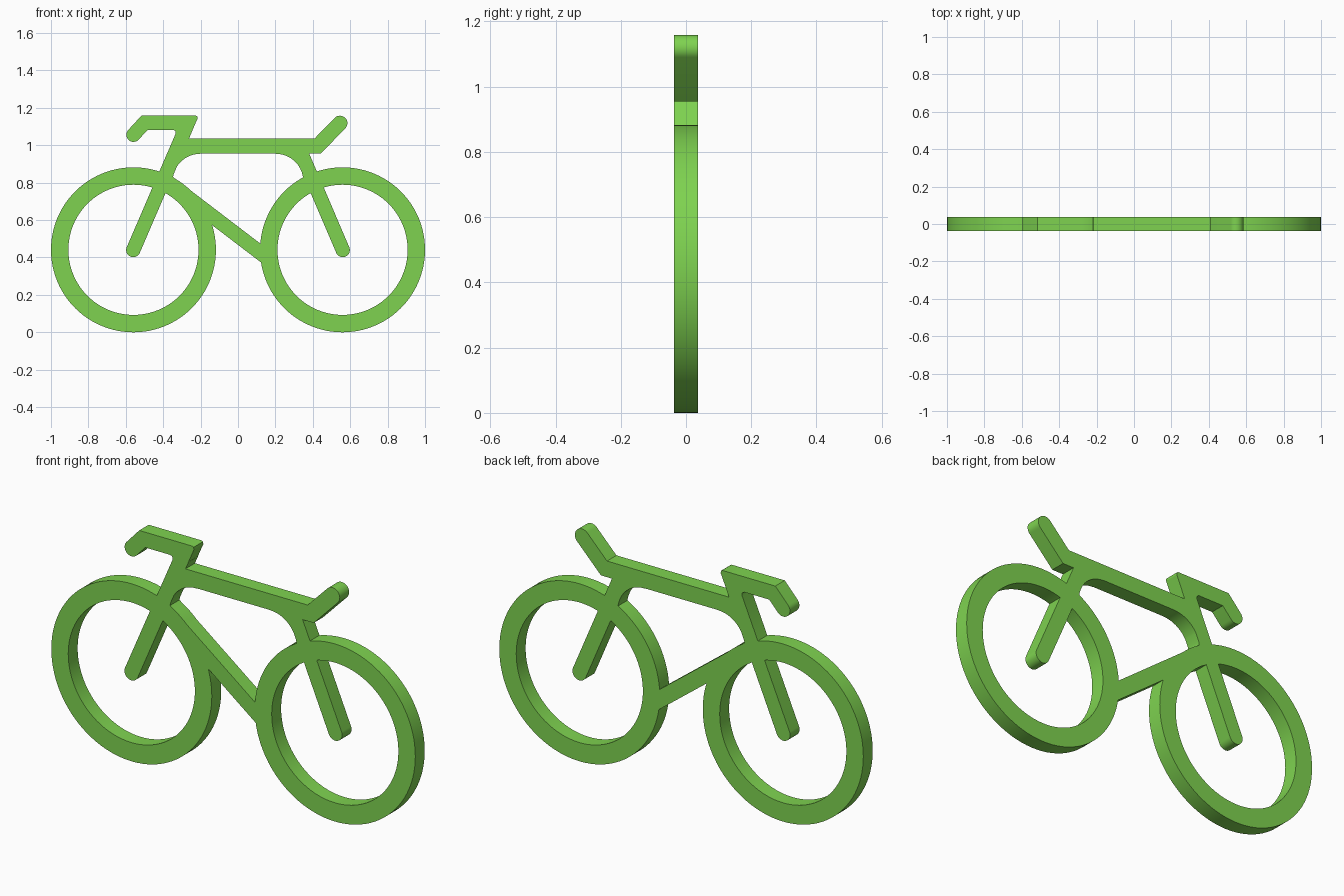
import bpy, bmesh
from math import sin, cos, pi, radians
from mathutils import Vector

if "Cube" in bpy.data.objects:
    bpy.data.objects.remove(bpy.data.objects["Cube"])

HALF = 0.037          # half thickness of the flat plate
HUB_X, HUB_Z = 0.559, 0.441


def arc(cx, cz, r, a0, a1, n):
    """Points on an arc, angles in degrees."""
    return [(cx + r * cos(radians(a0 + (a1 - a0) * i / n)),
             cz + r * sin(radians(a0 + (a1 - a0) * i / n))) for i in range(n + 1)]


def plate(name, outline, hole=None):
    """Extrude an x-z outline (with an optional matching hole) through the thickness."""
    bm = bmesh.new()
    loops = [outline] + ([hole] if hole else [])
    rings = [[[bm.verts.new((x, y, z)) for x, z in pts] for y in (-HALF, HALF)]
             for pts in loops]
    n = len(outline)
    for front, back in rings:
        for i in range(n):
            j = (i + 1) % n
            bm.faces.new((front[i], front[j], back[j], back[i]))
    for side in (0, 1):
        if hole:
            o, h = rings[0][side], rings[1][side]
            for i in range(n):
                j = (i + 1) % n
                bm.faces.new((o[i], o[j], h[j], h[i]))
        else:
            bm.faces.new(rings[0][side])
    bmesh.ops.recalc_face_normals(bm, faces=bm.faces)
    me = bpy.data.meshes.new(name)
    bm.to_mesh(me)
    bm.free()
    ob = bpy.data.objects.new(name, me)
    bpy.context.collection.objects.link(ob)
    return ob


def strip(name, path, half, round_start=False, round_end=False):
    """Constant-width bar along a path, mitred at bends, with optional round ends."""
    pts = [Vector(p) for p in path]
    dirs = [(b - a).normalized() for a, b in zip(pts, pts[1:])]
    left, right = [], []
    for i, p in enumerate(pts):
        d0, d1 = dirs[max(i - 1, 0)], dirs[min(i, len(dirs) - 1)]
        n0, n1 = Vector((-d0.y, d0.x)), Vector((-d1.y, d1.x))
        m = (n0 + n1) / (1 + n0.dot(n1)) * half
        left.append(p + m)
        right.append(p - m)

    def cap(p, d):
        n = Vector((-d.y, d.x))
        return [p + half * (n * cos(t) + d * sin(t))
                for t in (pi * k / 16 for k in range(1, 16))]

    out = list(left)
    if round_end:
        out += cap(pts[-1], dirs[-1])
    out += right[::-1]
    if round_start:
        out += cap(pts[0], -dirs[0])
    return plate(name, [tuple(p) for p in out])


parts = []

# Wheels, and the rounded corner webs under the top tube (mirrored left / right)
for side, s in (("left", -1), ("right", 1)):
    rim = [arc(HUB_X * s, HUB_Z, r, 0, 360, 96)[:-1] for r in (0.441, 0.348)]
    parts.append(plate(side + "_wheel", rim[0], rim[1]))
    web = arc(0.203, 0.808, 0.146, 90, 2, 16) + [(0.385, 0.83), (0.285, 0.995)]
    parts.append(plate(side + "_corner_web", [(x * s, z) for x, z in web]))

# Fork, handlebar and the stem head joining them
parts.append(strip("fork", [(-0.56, 0.44), (-0.281, 1.088)], 0.038, round_start=True))
parts.append(strip("handlebar", [(-0.559, 1.056), (-0.5, 1.12), (-0.28, 1.12)],
                   0.038, round_start=True))
parts.append(plate("stem_head", [
    (-0.30, 1.158), (-0.225, 1.158), (-0.218, 1.154), (-0.2165, 1.142),
    (-0.254, 1.056), (-0.334, 1.06), (-0.333, 1.07), (-0.337, 1.078),
    (-0.346, 1.082), (-0.346, 1.09)]))

# Top tube running into the angled seat
parts.append(strip("top_tube_and_seat", [(-0.31, 0.995), (0.425, 0.995), (0.545, 1.118)],
                   0.04, round_end=True))

# Seat tube and down tube
parts.append(strip("seat_tube", [(0.56, 0.44), (0.326, 0.987)], 0.038, round_start=True))
parts.append(strip("down_tube", [(-0.373, 0.801), (0.171, 0.386)], 0.039))

# Fuse everything into one flush plate
bike = parts[0]
bpy.context.view_layer.objects.active = bike
bike.select_set(True)
for part in parts[1:]:
    mod = bike.modifiers.new("join_" + part.name, 'BOOLEAN')
    mod.operation = 'UNION'
    mod.solver = 'EXACT'
    mod.object = part
    bpy.ops.object.modifier_apply(modifier=mod.name)
    bpy.data.objects.remove(part)
bike.name = "bicycle"

# Green finish
green = bpy.data.materials.new("green")
green.diffuse_color = (0.21, 0.65, 0.08, 1)
green.use_nodes = True
green.node_tree.nodes["Principled BSDF"].inputs["Base Color"].default_value = green.diffuse_color
bike.data.materials.clear()
bike.data.materials.append(green)
bpy.ops.object.shade_smooth_by_angle(angle=radians(30))
